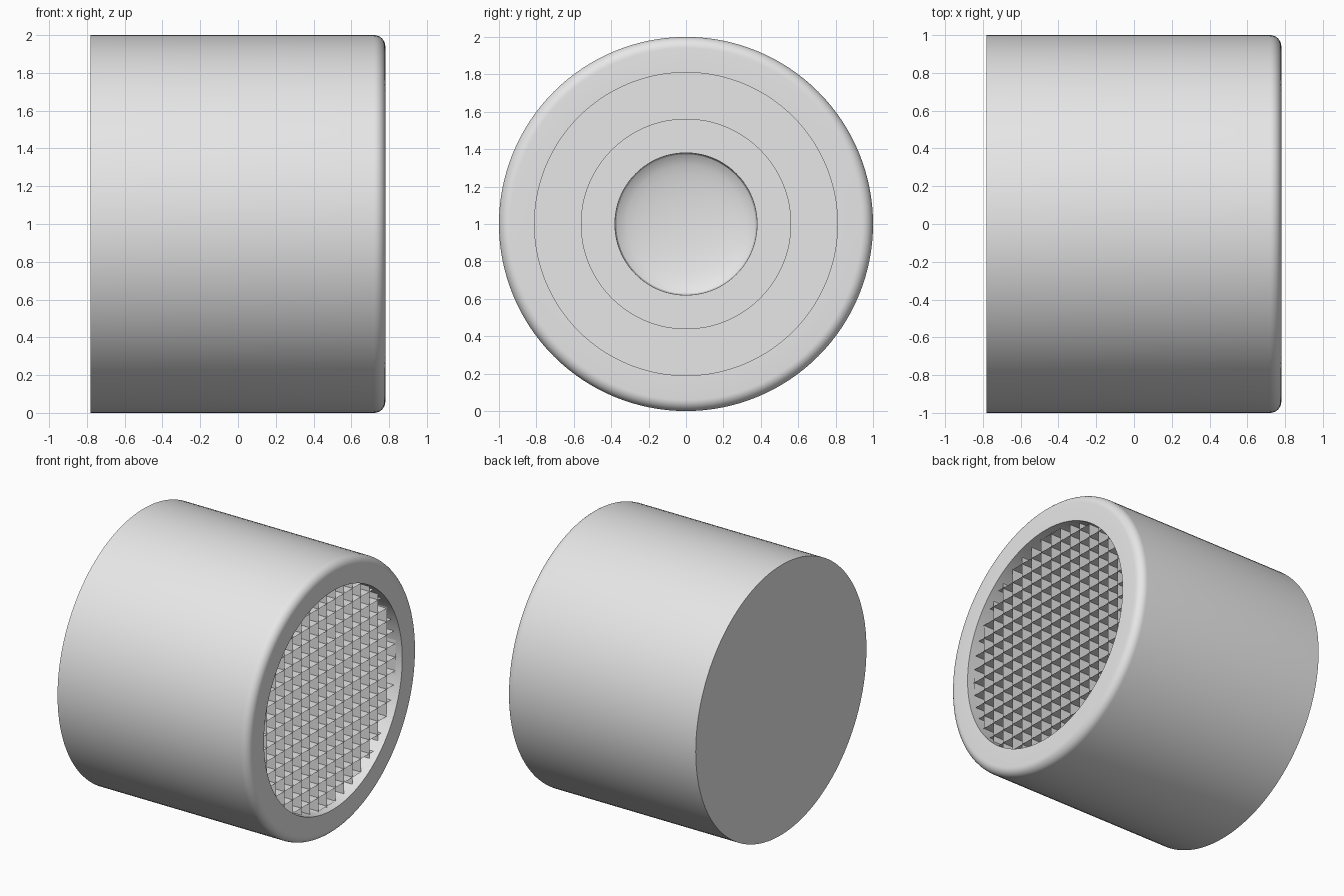
import bpy
import bmesh
from math import sin, cos, pi, sqrt

cube = bpy.data.objects.get("Cube")
if cube:
    bpy.data.objects.remove(cube, do_unlink=True)

grey = bpy.data.materials.new("light_grey")
grey.use_nodes = True
colour = (0.8, 0.8, 0.8, 1)
grey.diffuse_color = colour
grey.node_tree.nodes["Principled BSDF"].inputs["Base Color"].default_value = colour

SIDES = 128
CENTRE_Z = 1.0


def add_object(name, bm):
    mesh = bpy.data.meshes.new(name)
    bm.to_mesh(mesh)
    bm.free()
    mesh.materials.append(grey)
    obj = bpy.data.objects.new(name, mesh)
    obj.location.z = CENTRE_Z
    bpy.context.collection.objects.link(obj)
    bpy.ops.object.select_all(action="DESELECT")
    obj.select_set(True)
    bpy.context.view_layer.objects.active = obj
    bpy.ops.object.shade_smooth_by_angle(angle=pi / 6)
    return obj


def lathe(name, profile):
    """Turn (x, radius) points about the x axis; radius 0 closes an end."""
    bm = bmesh.new()
    verts = [bm.verts.new((x, 0, r)) for x, r in profile]
    edges = [bm.edges.new(pair) for pair in zip(verts, verts[1:])]
    bmesh.ops.spin(bm, geom=verts + edges, cent=(0, 0, 0), axis=(1, 0, 0),
                   angle=2 * pi, steps=SIDES)
    bmesh.ops.remove_doubles(bm, verts=bm.verts, dist=0.0001)
    bmesh.ops.recalc_face_normals(bm, faces=bm.faces)
    return add_object(name, bm)


# Housing: closed back, rounded front rim, stepped inside and shallow bowl
END, BACK, RIM, MOUTH = 0.78, -0.78, 0.06, 0.81
FLOOR, STEP, BOWL = 0.40, 0.34, 0.38
profile = [(BACK, 0), (BACK, 1)]
for i in range(9):
    a = i / 8 * pi / 2
    profile.append((END - RIM + RIM * sin(a), 1 - RIM + RIM * cos(a)))
profile += [(END, MOUTH), (FLOOR, MOUTH), (FLOOR, 0.56), (STEP, 0.56), (STEP, BOWL)]
for i in range(9):
    a = i / 8 * pi / 2
    profile.append((STEP - 0.03 - 0.08 * sin(a), BOWL * cos(a)))
profile[-1] = (profile[-1][0], 0)
lathe("housing", profile)

# Egg-crate louvre: paper-thin crossing fins trimmed to the round mouth
PITCH, FIN_FRONT, FIN_BACK = 0.1, 0.73, 0.64
bm = bmesh.new()
for upright in (True, False):
    for i in range(-8, 9):
        offset = i * PITCH
        half = sqrt(MOUTH ** 2 - offset ** 2)
        corners = [(FIN_BACK, -half), (FIN_FRONT, -half),
                   (FIN_FRONT, half), (FIN_BACK, half)]
        bm.faces.new([bm.verts.new((x, offset, s) if upright else (x, s, offset))
                      for x, s in corners])
add_object("louvre_grid", bm)
